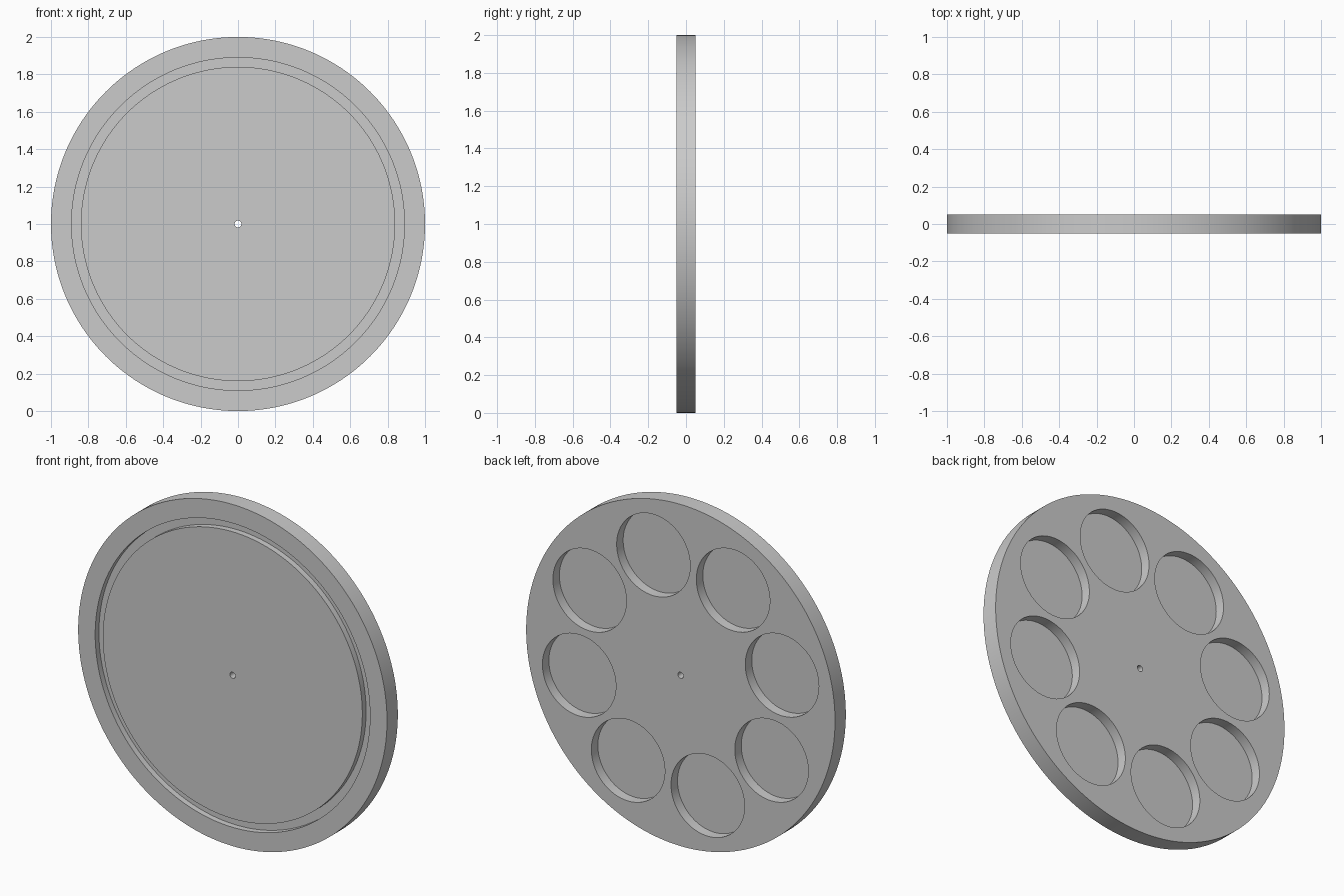
import bpy
from math import cos, sin, radians, pi

if "Cube" in bpy.data.objects:
    bpy.data.objects.remove(bpy.data.objects["Cube"], do_unlink=True)

HALF = 0.05           # half of the plate thickness
POCKET_DEPTH = 0.06
GROOVE_DEPTH = 0.035

grey = bpy.data.materials.new("plain grey")
grey.use_nodes = True
colour = (0.6, 0.6, 0.6, 1)
grey.diffuse_color = colour
grey.node_tree.nodes["Principled BSDF"].inputs["Base Color"].default_value = colour


def cylinder(name, radius, y0, y1, x=0, z=1, sides=128):
    """Cylinder along the y axis, from y0 to y1."""
    bpy.ops.mesh.primitive_cylinder_add(
        vertices=sides, radius=radius, depth=y1 - y0,
        location=(x, (y0 + y1) / 2, z), rotation=(pi / 2, 0, 0))
    obj = bpy.context.object
    obj.name = name
    obj.data.materials.append(grey)
    return obj


def cut(target, cutter):
    """Subtract the cutter from the target and remove the cutter."""
    cutter.hide_render = True
    mod = target.modifiers.new("cut", 'BOOLEAN')
    mod.operation = 'DIFFERENCE'
    mod.solver = 'EXACT'
    mod.object = cutter
    bpy.context.view_layer.update()
    bpy.context.view_layer.objects.active = target
    bpy.ops.object.modifier_apply(modifier=mod.name)
    bpy.data.objects.remove(cutter, do_unlink=True)


# Round plate standing upright
plate = cylinder("round_plate", 1, -HALF, HALF, sides=192)

# Ring groove in the front face
groove = cylinder("groove_cutter", 0.89, -0.2, GROOVE_DEPTH - HALF, sides=192)
cut(groove, cylinder("groove_core", 0.84, -0.3, 0.1, sides=192))
cut(plate, groove)

# Eight round pockets in the back face
for i in range(8):
    angle = radians(30 + 45 * i)
    cut(plate, cylinder("pocket_cutter", 0.238, HALF - POCKET_DEPTH, 0.2,
                        0.68 * cos(angle), 1 + 0.68 * sin(angle), 96))

# Small centre hole, right through
cut(plate, cylinder("hole_cutter", 0.018, -0.2, 0.2, sides=32))

# Smooth round walls, sharp rims
bpy.ops.object.select_all(action='DESELECT')
plate.select_set(True)
bpy.context.view_layer.objects.active = plate
bpy.ops.object.shade_smooth_by_angle(angle=radians(30))
